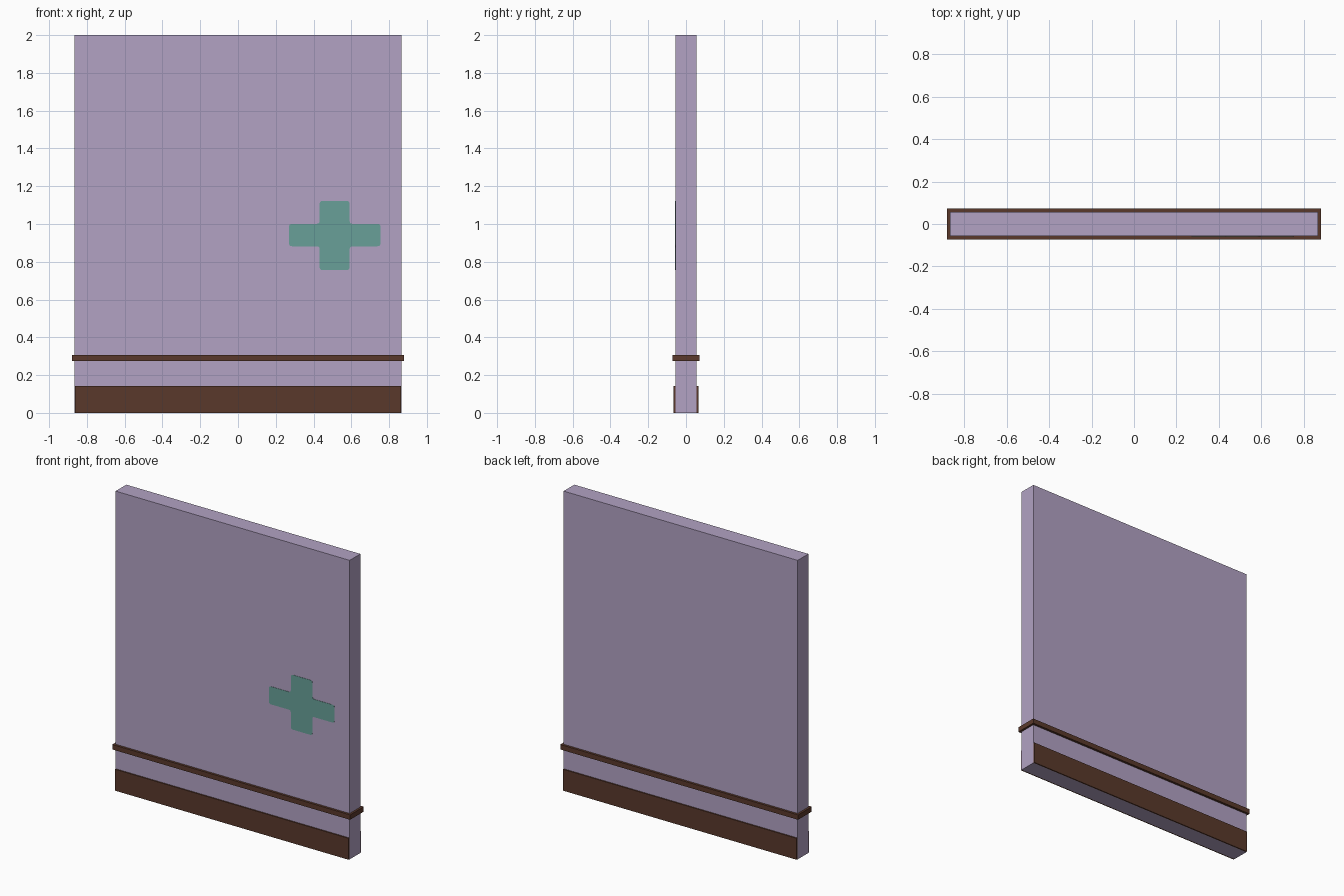
import bpy, bmesh
from mathutils import Vector

if "Cube" in bpy.data.objects:
    bpy.data.objects.remove(bpy.data.objects["Cube"])


def material(name, rgb):
    lin = [((c / 255 + 0.055) / 1.055) ** 2.4 for c in rgb]
    m = bpy.data.materials.new(name)
    m.diffuse_color = (*lin, 1)
    m.use_nodes = True
    m.node_tree.nodes["Principled BSDF"].inputs["Base Color"].default_value = m.diffuse_color
    return m


LILAC = material("lilac paint", (178, 162, 195))
BROWN = material("dark brown wood", (90, 57, 43))
TEAL = material("teal paint", (104, 160, 152))


def finish(name, bm, mat):
    bmesh.ops.recalc_face_normals(bm, faces=bm.faces)
    mesh = bpy.data.meshes.new(name)
    bm.to_mesh(mesh)
    bm.free()
    mesh.materials.append(mat)
    ob = bpy.data.objects.new(name, mesh)
    bpy.context.collection.objects.link(ob)
    return ob


def box(name, lo, hi, mat):
    lo, hi = Vector(lo), Vector(hi)
    bm = bmesh.new()
    bmesh.ops.create_cube(bm, size=1)
    for v in bm.verts:
        v.co = (lo + hi) / 2 + v.co * (hi - lo)
    return finish(name, bm, mat)


def rounded(points, r, steps=4):
    """Round every corner of a closed 2D outline."""
    out = []
    for i, p in enumerate(points):
        p = Vector(p)
        a = p + (Vector(points[i - 1]) - p).normalized() * r
        b = p + (Vector(points[(i + 1) % len(points)]) - p).normalized() * r
        for k in range(steps + 1):
            t = k / steps
            out.append(a * (1 - t) ** 2 + p * 2 * t * (1 - t) + b * t * t)
    return out


W, D = 0.866, 0.0565   # half width and half depth of the wall

# Wall panel
box("wall_panel", (-W, -D, 0), (W, D, 2), LILAC)

# Skirting boards on both faces
for side, s in (("front", -1), ("back", 1)):
    y = sorted((s * D, s * 0.065))
    box(side + "_skirting", (-0.864, y[0], 0), (0.864, y[1], 0.143), BROWN)

# Rail running all the way round
box("rail", (-0.88, -0.072, 0.274), (0.88, 0.072, 0.307), BROWN)

# Cross painted on the front, as a thin plate
x0, x1, x2, x3 = 0.27, 0.432, 0.591, 0.754
z0, z1, z2, z3 = 0.756, 0.882, 1.001, 1.122
outline = [(x1, z0), (x2, z0), (x2, z1), (x3, z1), (x3, z2), (x2, z2),
           (x2, z3), (x1, z3), (x1, z2), (x0, z2), (x0, z1), (x1, z1)]
bm = bmesh.new()
face = bm.faces.new([bm.verts.new((p.x, -D, p.y)) for p in rounded(outline, 0.016)])
new = bmesh.ops.extrude_face_region(bm, geom=[face])["geom"]
for v in new:
    if isinstance(v, bmesh.types.BMVert):
        v.co.y -= 0.002
finish("cross_decoration", bm, TEAL)
